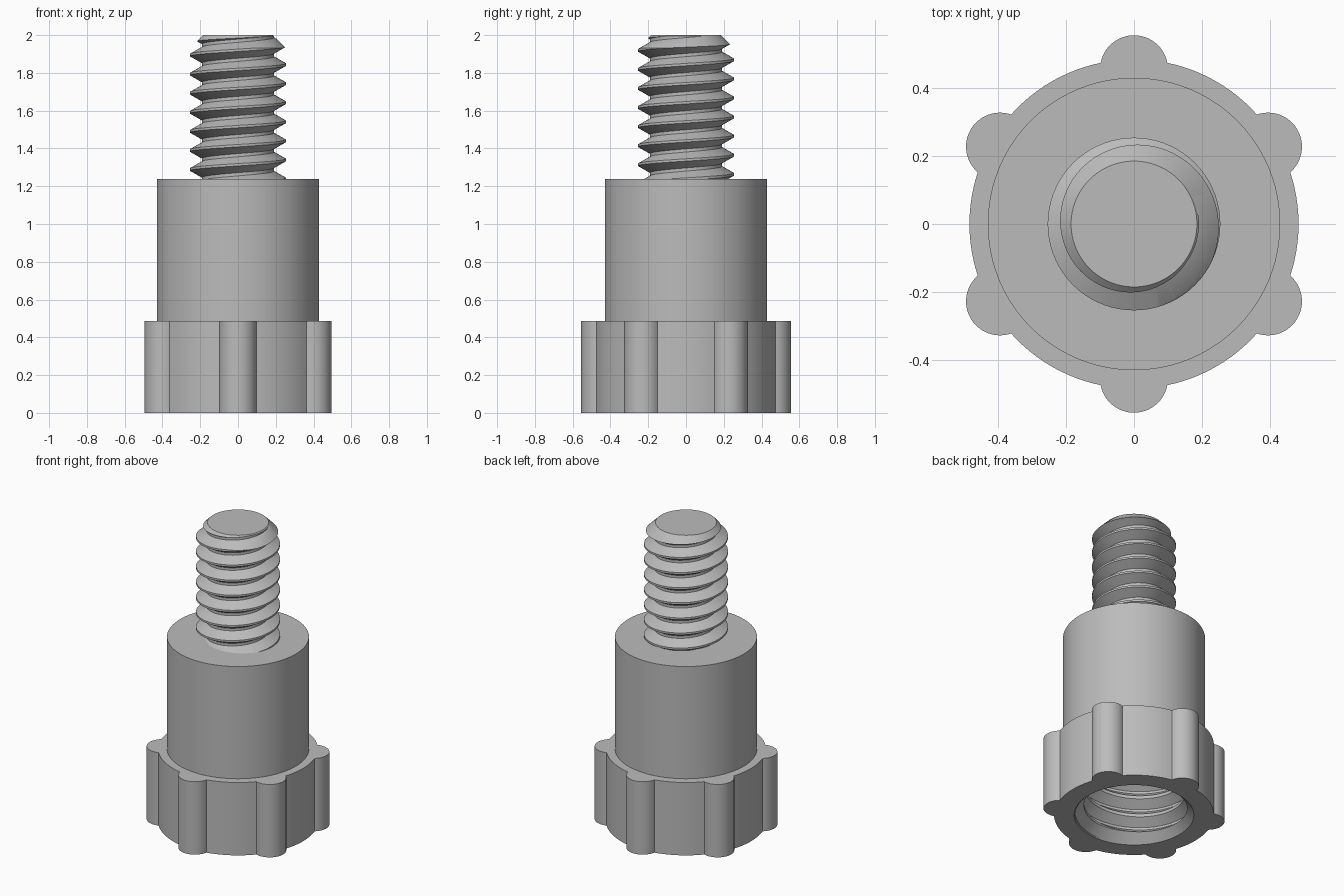
import bpy, bmesh
from math import sin, cos, pi, tau, floor, acos, atan2

default = bpy.data.objects.get("Cube")
if default:
    bpy.data.objects.remove(default, do_unlink=True)

grey = bpy.data.materials.new("plain grey")
grey.use_nodes = True
grey.diffuse_color = (0.5, 0.5, 0.5, 1)
grey.node_tree.nodes["Principled BSDF"].inputs["Base Color"].default_value = (0.5, 0.5, 0.5, 1)


def finish(name, bm):
    bmesh.ops.recalc_face_normals(bm, faces=bm.faces)
    mesh = bpy.data.meshes.new(name)
    bm.to_mesh(mesh)
    bm.free()
    mesh.materials.append(grey)
    obj = bpy.data.objects.new(name, mesh)
    bpy.context.collection.objects.link(obj)
    return obj


def lathe(name, profile, sides=96):
    """Closed solid turned from (radius, z) points, bottom to top."""
    bm = bmesh.new()
    rings = [[bm.verts.new((r * cos(tau * i / sides), r * sin(tau * i / sides), z))
              for i in range(sides)] for r, z in profile]
    for a, b in zip(rings, rings[1:]):
        for i in range(sides):
            j = (i + 1) % sides
            bm.faces.new((a[i], a[j], b[j], b[i]))
    bm.faces.new(rings[0])
    bm.faces.new(rings[-1])
    return finish(name, bm)


def threaded_rod(name, root, crest, pitch, z0, z1, phase, sides=72):
    """Right-hand screw thread, cut flat and capped at both ends."""
    bm = bmesh.new()
    tooth = [(-1 / 16, crest), (1 / 16, crest), (5 / 12, root), (7 / 12, root)]
    first = floor((z0 - phase) / pitch) - 2
    turns = int((z1 - z0) / pitch) + 5
    cols = []
    for i in range(sides):
        a = tau * i / sides
        cols.append([bm.verts.new((r * cos(a), r * sin(a),
                                   phase + pitch * (first + t + off + i / sides)))
                     for t in range(turns) for off, r in tooth])
    step = len(tooth)
    for i in range(sides):
        here, nxt = cols[i], cols[(i + 1) % sides]
        if i == sides - 1:              # the seam climbs one turn
            nxt = nxt[step:]
        for k in range(len(nxt) - 1):
            bm.faces.new((here[k], nxt[k], nxt[k + 1], here[k + 1]))
    for z, up in ((z0, -1), (z1, 1)):
        bmesh.ops.bisect_plane(bm, geom=bm.verts[:] + bm.edges[:] + bm.faces[:], dist=1e-6,
                               plane_co=(0, 0, z), plane_no=(0, 0, up), clear_outer=True)
    bmesh.ops.holes_fill(bm, edges=[e for e in bm.edges if e.is_boundary], sides=0)
    return finish(name, bm)


def boolean(obj, tool, operation):
    mod = obj.modifiers.new("cut", 'BOOLEAN')
    mod.operation, mod.object, mod.solver = operation, tool, 'EXACT'
    bpy.context.view_layer.objects.active = obj
    bpy.ops.object.modifier_apply(modifier=mod.name)
    bpy.data.objects.remove(tool, do_unlink=True)


def grip_collar(name, ring, lobe, reach, height, count=6):
    """Round collar with finger lobes, extruded from one outline."""
    half = acos((ring ** 2 + reach ** 2 - lobe ** 2) / (2 * ring * reach))
    swing = atan2(ring * sin(half), ring * cos(half) - reach)
    points = []
    for n in range(count):
        mid = tau * n / count + pi / 2
        for k in range(25):             # lobe arc
            a = mid + swing * (k / 12 - 1)
            points.append((reach * cos(mid) + lobe * cos(a), reach * sin(mid) + lobe * sin(a)))
        gap = tau / count - 2 * half
        for k in range(1, 12):          # collar arc up to the next lobe
            a = mid + half + gap * k / 12
            points.append((ring * cos(a), ring * sin(a)))
    bm = bmesh.new()
    base = bm.faces.new([bm.verts.new((x, y, 0)) for x, y in points])
    top = bmesh.ops.extrude_face_region(bm, geom=[base], use_keep_orig=True)["geom"]
    for v in top:
        if isinstance(v, bmesh.types.BMVert):
            v.co.z = height
    return finish(name, bm)


# Lobed collar and plain barrel in one piece
socket = grip_collar("socket_body", 0.484, 0.1, 0.455, 0.487)
boolean(socket, lathe("barrel", [(0.43, 0.2), (0.43, 1.237)]), 'UNION')

# Threaded blind hole with a countersunk mouth
boolean(socket, threaded_rod("hole_cutter", 0.303, 0.358, 0.126, -0.05, 1.0, 0.03), 'DIFFERENCE')
boolean(socket, lathe("countersink", [(0.383, -0.02), (0.363, 0), (0.29, 0.073)]), 'DIFFERENCE')

# Threaded stud with a chamfered tip
stud = threaded_rod("threaded_stud", 0.191, 0.254, 0.101, 1.2, 2.05, 1.945)
boolean(stud, lathe("stud_envelope", [(0.3, 1.1), (0.3, 1.885), (0.185, 2.0)]), 'INTERSECT')

for obj in (socket, stud):
    bpy.ops.object.select_all(action='DESELECT')
    obj.select_set(True)
    bpy.context.view_layer.objects.active = obj
    bpy.ops.object.shade_smooth_by_angle(angle=pi / 6)
